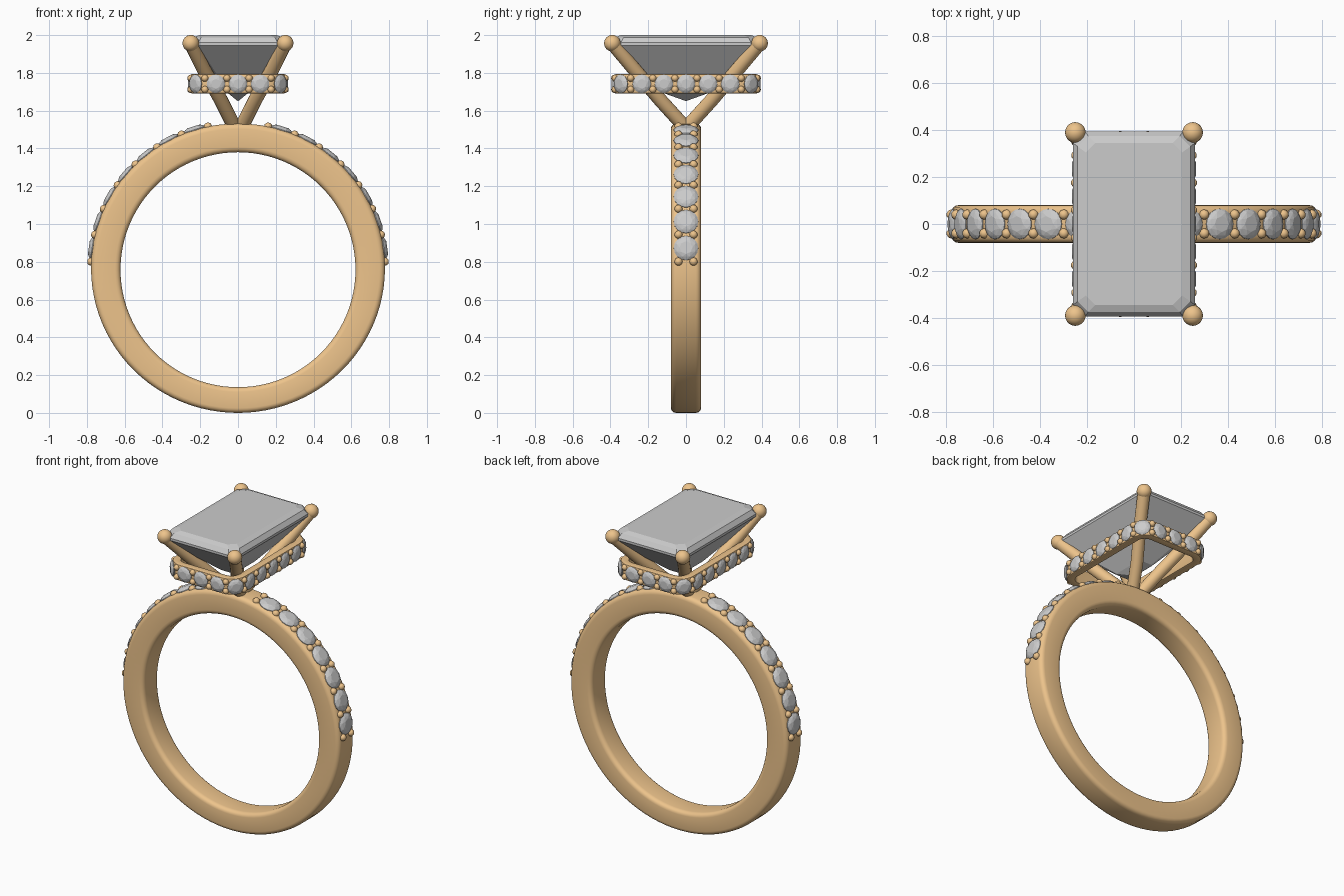
import bpy, bmesh
from math import sin, cos, pi, radians
from mathutils import Vector, Matrix

if "Cube" in bpy.data.objects:
    bpy.data.objects.remove(bpy.data.objects["Cube"])

gold = bpy.data.materials.new("gold")
gold.diffuse_color = (0.85, 0.55, 0.26, 1)
gold.use_nodes = True
gold.node_tree.nodes["Principled BSDF"].inputs["Base Color"].default_value = gold.diffuse_color


def finish(bm, name, mat=None, smooth=None):
    bmesh.ops.recalc_face_normals(bm, faces=bm.faces)
    me = bpy.data.meshes.new(name)
    bm.to_mesh(me)
    bm.free()
    ob = bpy.data.objects.new(name, me)
    bpy.context.collection.objects.link(ob)
    if mat:
        me.materials.append(mat)
    if smooth:
        bpy.ops.object.select_all(action='DESELECT')
        ob.select_set(True)
        bpy.context.view_layer.objects.active = ob
        bpy.ops.object.shade_smooth_by_angle(angle=radians(smooth))
    return ob


def loft(bm, rings, closed=False):
    """Bridge equal-length point rings; cap the ends unless closed."""
    vs = [[bm.verts.new(p) for p in r] for r in rings]
    n, m = len(vs), len(vs[0])
    for i in range(n if closed else n - 1):
        a, b = vs[i], vs[(i + 1) % n]
        for j in range(m):
            k = (j + 1) % m
            bm.faces.new((a[j], a[k], b[k], b[j]))
    if not closed:
        bm.faces.new(vs[0])
        bm.faces.new(vs[-1])


def rounded_rect(hx, hy, r, seg):
    pts = []
    for q, (sx, sy) in enumerate(((1, 1), (-1, 1), (-1, -1), (1, -1))):
        for i in range(seg + 1):
            a = pi / 2 * (q + i / seg)
            pts.append((sx * (hx - r) + r * cos(a), sy * (hy - r) + r * sin(a)))
    return pts


def frame(pos, out, side):
    """Matrix with local z pointing along out and local y along side."""
    z, y = Vector(out).normalized(), Vector(side).normalized()
    m = Matrix((y.cross(z), y, z)).transposed().to_4x4()
    m.translation = pos
    return m


def add_gem(bm, m, r):
    """Small round brilliant: table, crown, girdle and culet."""
    def ring(n, rad, z, off=0.0):
        return [(rad * r * cos(2 * pi * (i + off) / n), rad * r * sin(2 * pi * (i + off) / n), z * r)
                for i in range(n)]
    pts = ring(8, 0.52, 0.27) + ring(8, 0.8, 0.17, 0.5) + ring(16, 1, 0) + ring(16, 1, -0.06)
    pts.append((0, 0, -0.7 * r))
    vs = [bm.verts.new(m @ Vector(p)) for p in pts]
    bmesh.ops.convex_hull(bm, input=vs)


def add_bead(bm, pos, r, sub=2):
    bmesh.ops.create_icosphere(bm, subdivisions=sub, radius=r, matrix=Matrix.Translation(pos))


# band: slightly oval outside, round inside
CZ, RX, RZ, RI = 0.766, 0.778, 0.766, 0.622
prof = rounded_rect(0.5, 0.5, 0.5, 1) and rounded_rect(0.075, 0.08, 0.028, 4)
bm = bmesh.new()
rings = []
for i in range(96):
    a = 2 * pi * i / 96
    ring = []
    for u, y in prof:
        t = (u + 0.075) / 0.15
        x = cos(a) * (RI + (RX - RI) * t)
        z = (0.758 + sin(a) * RI) * (1 - t) + (CZ + sin(a) * RZ) * t
        ring.append((x, y, z))
    rings.append(ring)
loft(bm, rings, True)
finish(bm, "band", gold, 50)

# band stones and their beads, on both shoulders
gems, beads = bmesh.new(), bmesh.new()
for s in (-1, 1):
    for k in range(15):
        a = radians(2.6 + 5.4 * k)
        out = Vector((s * cos(a), 0, sin(a)))
        pos = Vector((s * RX * cos(a), 0, CZ + RZ * sin(a)))
        if k % 2:
            add_gem(gems, frame(pos + out * 0.002, out, (0, 1, 0)), 0.065)
        else:
            for y in (-0.04, 0.04):
                add_bead(beads, pos + Vector((0, y, 0)), 0.022)
finish(gems, "band_stones")
finish(beads, "band_beads", gold, 60)

# hidden halo: rounded rectangular rail under the centre stone
HX, HY, HR, HZ = 0.25, 0.378, 0.1, 1.742
section = rounded_rect(0.025, 0.052, 0.008, 2)
path = []
for q, (sx, sy) in enumerate(((1, 1), (-1, 1), (-1, -1), (1, -1))):
    for i in range(9):
        a = pi / 2 * (q + i / 8)
        path.append((sx * (HX - HR), sy * (HY - HR), cos(a), sin(a)))
bm = bmesh.new()
loft(bm, [[(cx + (HR - 0.025 + u) * c, cy + (HR - 0.025 + u) * s, HZ + v) for u, v in section]
          for cx, cy, c, s in path], True)
finish(bm, "halo_rail", gold, 40)


# halo stones and beads, spaced evenly by arc length
def halo_point(d):
    ly, lx, arc = 2 * (HY - HR), 2 * (HX - HR), HR * pi / 2
    d = (d + ly / 2) % (2 * (lx + ly) + 4 * arc)
    p, a = Vector((HX, -ly / 2, HZ)), 0.0
    for length in (ly, lx, ly, lx):
        n, t = Vector((cos(a), sin(a), 0)), Vector((-sin(a), cos(a), 0))
        if d <= length:
            return p + t * d, n
        p, d = p + t * length, d - length
        if d <= arc:
            b = a + d / HR
            n2 = Vector((cos(b), sin(b), 0))
            return p - n * HR + n2 * HR, n2
        a, d = a + pi / 2, d - arc
        p = p - n * HR + t * HR
    return p, n


total = 4 * (HX + HY - 2 * HR) + 2 * pi * HR
gems, beads = bmesh.new(), bmesh.new()
for k in range(40):
    pos, out = halo_point(total * k / 40)
    if k % 2 == 0:
        add_gem(gems, frame(pos + out * 0.002, out, (0, 0, 1)), 0.049)
    else:
        for z in (-0.03, 0.03):
            add_bead(beads, pos + Vector((0, 0, z)), 0.019)
finish(gems, "halo_stones")
finish(beads, "halo_beads", gold, 60)

# centre stone: emerald cut, (half x, half y, corner cut, z) per step
steps = [(0.205, 0.345, 0.04, 2.0), (0.24, 0.375, 0.045, 1.988), (0.26, 0.395, 0.05, 1.96),
         (0.26, 0.395, 0.05, 1.945), (0.145, 0.245, 0.028, 1.8), (0.05, 0.11, 0.01, 1.69),
         (0.003, 0.004, 0.001, 1.652)]
bm = bmesh.new()
loft(bm, [[(x - c, y, z), (-x + c, y, z), (-x, y - c, z), (-x, -y + c, z),
           (-x + c, -y, z), (x - c, -y, z), (x, -y + c, z), (x, y - c, z)]
          for x, y, c, z in steps])
finish(bm, "centre_stone")

# four claw prongs with ball tips
prong = [(0.022, 0.012, 1.52), (0.09, 0.135, 1.655), (0.182, 0.275, 1.82), (0.25, 0.39, 1.957)]
for sx, xn in ((-1, "left"), (1, "right")):
    for sy, yn in ((-1, "front"), (1, "back")):
        pts = [Vector((x * sx, y * sy, z)) for x, y, z in prong]
        bm = bmesh.new()
        rings = []
        for i, p in enumerate(pts):
            t = (pts[min(i + 1, 3)] - pts[max(i - 1, 0)]).normalized()
            m = frame(p, t, Vector((0, 1, 0)).cross(t))
            rings.append([m @ Vector((0.037 * cos(j * pi / 10), 0.037 * sin(j * pi / 10), 0))
                          for j in range(20)])
        loft(bm, rings)
        add_bead(bm, pts[-1], 0.044, 3)
        finish(bm, f"{yn}_{xn}_prong", gold, 50)
